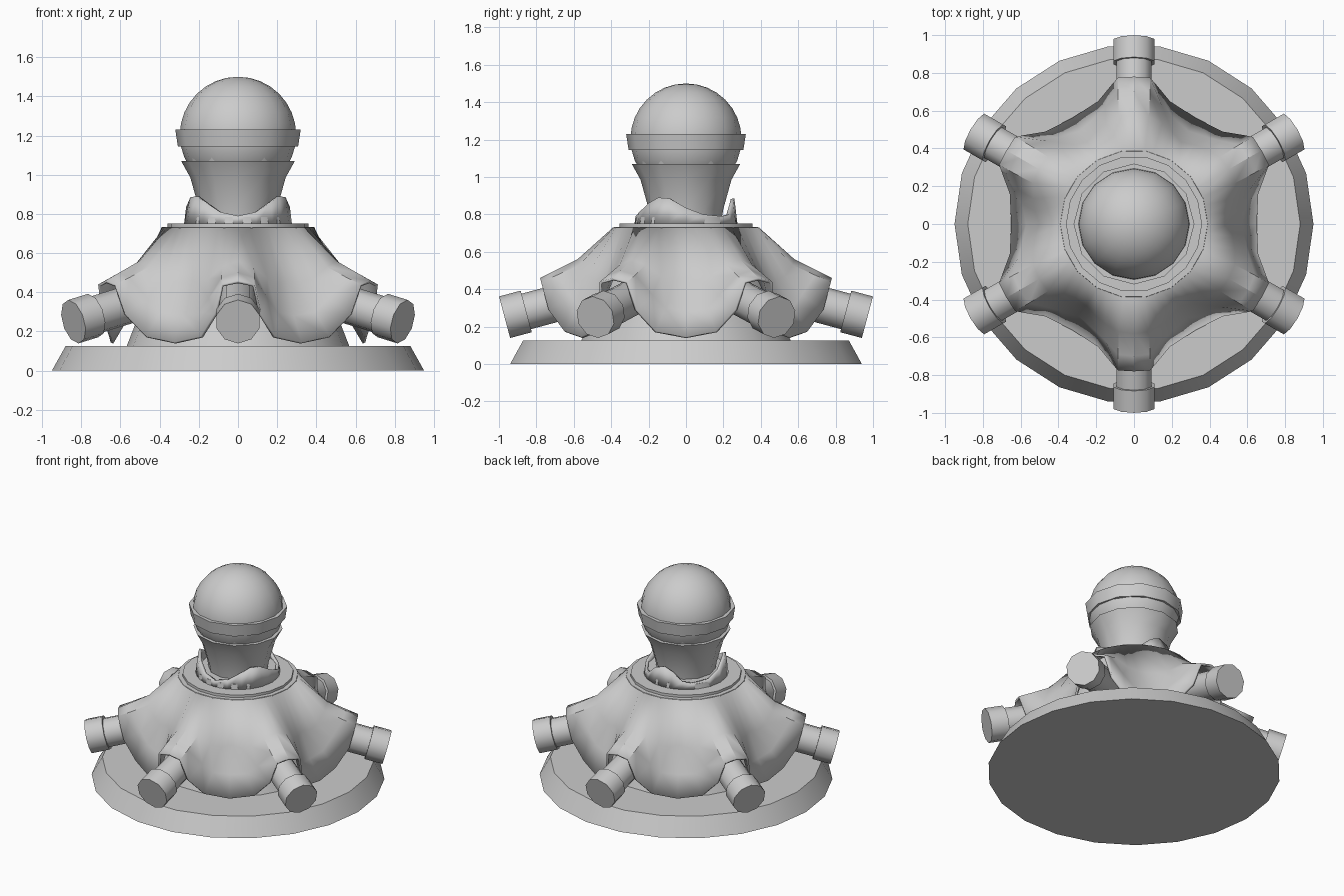
import bpy, bmesh, math
from mathutils import Vector, Matrix

if "Cube" in bpy.data.objects:
    bpy.data.objects.remove(bpy.data.objects["Cube"])


def finish(name, bm, angle=30, thickness=0.0):
    bmesh.ops.recalc_face_normals(bm, faces=bm.faces)
    me = bpy.data.meshes.new(name)
    bm.to_mesh(me)
    bm.free()
    ob = bpy.data.objects.new(name, me)
    bpy.context.collection.objects.link(ob)
    if thickness:
        m = ob.modifiers.new("thickness", 'SOLIDIFY')
        m.thickness = thickness
        m.offset = -1
    bpy.ops.object.select_all(action='DESELECT')
    ob.select_set(True)
    bpy.context.view_layer.objects.active = ob
    bpy.ops.object.shade_smooth_by_angle(angle=math.radians(angle))
    return ob


def bridge(bm, a, b):
    n = len(a)
    for i in range(n):
        j = (i + 1) % n
        bm.faces.new((a[i], a[j], b[j], b[i]))


def lathe(name, profile, sides, matrix=None, angle=35):
    bm = bmesh.new()
    rings = []
    for r, z in profile:
        rings.append([bm.verts.new((r * math.cos(2 * math.pi * i / sides),
                                    r * math.sin(2 * math.pi * i / sides), z))
                      for i in range(sides)])
    for a, b in zip(rings, rings[1:]):
        bridge(bm, a, b)
    bm.faces.new(rings[0])
    bm.faces.new(rings[-1])
    if matrix:
        bm.transform(matrix)
    return finish(name, bm, angle)


# base disc and inner core
lathe("base", [(0.95, 0), (0.88, 0.125)], 22)
lathe("core", [(0.57, 0.12), (0.50, 0.30), (0.37, 0.72)], 18)

# draped skirt: half a lobe as columns of (outward, sideways, height)
half_lobe = [
    [(0.39, 0.00, 0.73), (0.58, 0.000, 0.56), (0.70, 0.000, 0.50), (0.78, 0.000, 0.46)],
    [(0.386, 0.055, 0.73), (0.57, 0.080, 0.53), (0.69, 0.085, 0.475), (0.775, 0.085, 0.44)],
    [(0.376, 0.10, 0.73), (0.53, 0.150, 0.47), (0.62, 0.150, 0.37), (0.735, 0.120, 0.29)],
    [(0.36, 0.15, 0.73), (0.485, 0.205, 0.45), (0.57, 0.20, 0.30), (0.65, 0.190, 0.175)],
]
valley = [(0.338, 0.195, 0.73), (0.433, 0.25, 0.46), (0.494, 0.285, 0.28), (0.563, 0.325, 0.145)]
mirrored = [[(u, -v, z) for u, v, z in c] for c in half_lobe[:0:-1]]
sector = mirrored + half_lobe + [valley]
angles = [math.radians(30 + 60 * k) for k in range(6)]

bm = bmesh.new()
columns = []
for a in angles:
    rot = Matrix.Rotation(a, 3, 'Z')
    for col in sector:
        columns.append([bm.verts.new(rot @ Vector(p)) for p in col])
for i, c in enumerate(columns):
    d = columns[(i + 1) % len(columns)]
    for k in range(3):
        bm.faces.new((c[k], c[k + 1], d[k + 1], d[k]))
finish("skirt", bm, 30, 0.015)

# six spokes with end caps, tilted 15 degrees downward
pipe = [(0.098, -0.50), (0.098, -0.12), (0.115, -0.12), (0.115, 0.0)]
for k, a in enumerate(angles):
    m = (Matrix.Rotation(a, 4, 'Z') @ Matrix.Translation((0.97, 0, 0.25))
         @ Matrix.Rotation(math.radians(105), 4, 'Y'))
    lathe(f"spoke_{k + 1}", pipe, 10, m, 40)

# shoulder plates
lathe("shoulder_plate", [(0.395, 0.715), (0.39, 0.732), (0.36, 0.732), (0.36, 0.75),
                         (0.275, 0.75), (0.27, 0.785), (0.18, 0.785)], 18)

# collar: two front wings and a back tab
heights = {-90: 0.79, -70: 0.81, -50: 0.86, -35: 0.89, -20: 0.885, 0: 0.835,
           20: 0.80, 45: 0.79, 60: 0.80, 75: 0.86, 90: 0.885}
half = list(heights.items())
ring = half + [(180 - d, h) for d, h in half[-2:0:-1]]
bm = bmesh.new()
low, high = [], []
for d, h in ring:
    c, s = math.cos(math.radians(d)), math.sin(math.radians(d))
    r = 0.275 - 0.12 * (h - 0.75)
    low.append(bm.verts.new((0.275 * c, 0.275 * s, 0.75)))
    high.append(bm.verts.new((r * c, r * s, h)))
bridge(bm, low, high)
finish("collar", bm, 30, 0.02)

# head: tapered neck, lip, band
lathe("head", [(0.19, 0.77), (0.20, 0.83), (0.243, 0.985), (0.29, 1.07), (0.264, 1.07),
               (0.284, 1.145), (0.307, 1.145), (0.32, 1.23), (0.295, 1.23)], 12)

# dome
bm = bmesh.new()
bmesh.ops.create_uvsphere(bm, u_segments=16, v_segments=16, radius=0.297,
                          matrix=Matrix.Translation((0, 0, 1.203)))
finish("dome", bm, 40)
